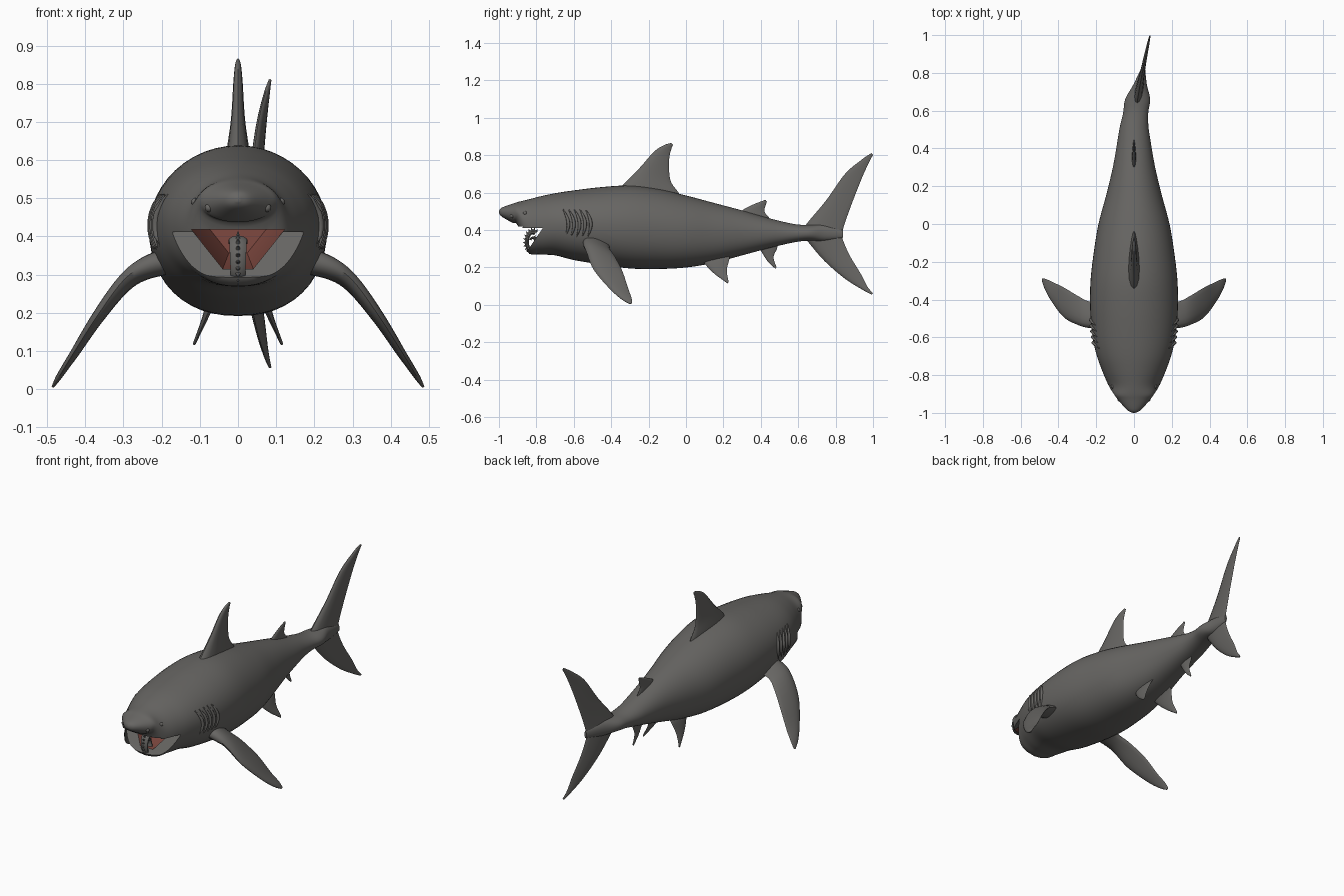
import bpy, bmesh, math
from mathutils import Vector as V

if "Cube" in bpy.data.objects:
    bpy.data.objects.remove(bpy.data.objects["Cube"])


def material(name, rgb):
    m = bpy.data.materials.new(name)
    m.diffuse_color = (*rgb, 1)
    m.use_nodes = True
    m.node_tree.nodes["Principled BSDF"].inputs["Base Color"].default_value = m.diffuse_color
    return m


SKIN = material("grey skin", (0.135, 0.131, 0.124))
MOUTH = material("mouth red", (0.21, 0.065, 0.05))


def spline(rows, k=6):
    """Catmull-Rom interpolation through rows of numbers."""
    out = []
    for i in range(len(rows) - 1):
        a, b = rows[max(i - 1, 0)], rows[i]
        c, d = rows[i + 1], rows[min(i + 2, len(rows) - 1)]
        for j in range(k):
            t = j / k
            out.append([0.5 * (2 * q + (r - p) * t + (2 * p - 5 * q + 4 * r - s) * t * t
                               + (3 * q - p - 3 * r + s) * t ** 3)
                        for p, q, r, s in zip(a, b, c, d)])
    return out + [list(rows[-1])]


def bend(p):
    """Sweep the tail towards +x."""
    p = V(p)
    if p.y > 0.5:
        p.x += 0.085 * ((p.y - 0.5) / 0.5) ** 1.3
    return p


def smooth(ob, angle=45):
    bpy.ops.object.select_all(action='DESELECT')
    ob.select_set(True)
    bpy.context.view_layer.objects.active = ob
    bpy.ops.object.shade_smooth_by_angle(angle=math.radians(angle))


def loft(name, rings, mats=(SKIN,), index=0, shade=True):
    """Closed skin over a row of rings, capped at both ends."""
    bm = bmesh.new()
    vs = [[bm.verts.new(bend(p)) for p in r] for r in rings]
    n = len(vs[0])
    for a, b in zip(vs, vs[1:]):
        for i in range(n):
            bm.faces.new((a[i], a[(i + 1) % n], b[(i + 1) % n], b[i]))
    bm.faces.new(vs[0])
    bm.faces.new(vs[-1])
    bmesh.ops.recalc_face_normals(bm, faces=bm.faces[:])
    for f in bm.faces:
        f.material_index = index
    me = bpy.data.meshes.new(name)
    bm.to_mesh(me)
    bm.free()
    for m in mats:
        me.materials.append(m)
    ob = bpy.data.objects.new(name, me)
    bpy.context.collection.objects.link(ob)
    if shade:
        smooth(ob)
    return ob


def fin(name, rows, side=1):
    """rows: leading (x, y, z), trailing (x, y, z), half thickness."""
    rows = spline(rows)
    mids = [(V(r[0:3]) + V(r[3:6])) / 2 for r in rows]
    rings = []
    for i, r in enumerate(rows):
        lead, trail = V(r[0:3]), V(r[3:6])
        span = mids[min(i + 1, len(mids) - 1)] - mids[max(i - 1, 0)]
        nrm = (trail - lead).cross(span).normalized()
        ring = []
        for j in range(16):
            a = math.tau * j / 16
            u = (1 - math.cos(a)) / 2
            p = lead.lerp(trail, u) + nrm * r[6] * math.sin(a) * (1.15 - 0.7 * u)
            ring.append((p.x * side, p.y, p.z))
        rings.append(ring)
    return loft(name, rings)


def flat_fin(name, rows):
    """Fin on the centre plane; rows: lead y, z, trail y, z, half thickness."""
    return fin(name, [(0, a, b, 0, c, d, t) for a, b, c, d, t in rows])


def tube(name, path, radii, squash=1.0):
    rings = []
    for i, p in enumerate(path):
        t = (path[min(i + 1, len(path) - 1)] - path[max(i - 1, 0)]).normalized()
        n = t.cross(V((1, 0, 0))).normalized()
        b = n.cross(t)
        rings.append([p + radii[i] * (n * math.cos(math.tau * j / 10)
                      + b * squash * math.sin(math.tau * j / 10)) for j in range(10)])
    return loft(name, rings)


# Body: y, top z, bottom z, half width
stations = spline([
    (-1.0, .503, .49, .006), (-.985, .52, .472, .036), (-.93, .54, .44, .085),
    (-.90, .55, .425, .107), (-.85, .562, .285, .137), (-.78, .58, .27, .167),
    (-.70, .597, .265, .196), (-.6, .612, .24, .219), (-.45, .63, .215, .232),
    (-.3, .638, .195, .23), (-.15, .62, .192, .213), (0, .585, .2, .188),
    (.15, .545, .225, .148), (.3, .505, .265, .112), (.45, .462, .305, .086),
    (.58, .432, .335, .067), (.66, .428, .343, .066), (.74, .43, .34, .035),
    (.84, .40, .36, .006)], 5)


def section(y, top, bot, w, n=48):
    ring = []
    for j in range(n):
        a = math.tau * j / n
        c, s = math.cos(a), math.sin(a)
        e = 1.0 if s > 0 else 0.88
        x = w * math.copysign(abs(c) ** e, c)
        z = (top + bot) / 2 + (top - bot) / 2 * math.copysign(abs(s) ** e, s)
        ring.append((x, y, z))
    return ring


def surface_x(y, z):
    s = min(stations, key=lambda r: abs(r[0] - y))
    h = (z - (s[1] + s[2]) / 2) / ((s[1] - s[2]) / 2)
    return s[3] * math.sqrt(max(0, 1 - h * h))


body = loft("body", [section(*s) for s in stations], (SKIN, MOUTH), shade=False)

# Open mouth: gape between the jaws, then the red cavity
gape = [(-1.05, .412), (-.765, .412), (-.842, .298), (-1.05, .2)]
hollow = [(-.122, .418), (.122, .418), (.04, .315), (-.04, .315)]
cutters = [
    loft("gape_cutter", [[(x, y, z) for y, z in gape] for x in (-.4, .4)],
         (SKIN, MOUTH), 0, False),
    loft("mouth_cutter", [[(x * k, y, .418 + (z - .418) * k) for x, z in hollow]
                          for y, k in ((-.95, 1), (-.76, 1), (-.64, .6))],
         (SKIN, MOUTH), 1, False)]
for c in cutters:
    c.hide_render = True
    mod = body.modifiers.new("cut", 'BOOLEAN')
    mod.operation, mod.solver, mod.object = 'DIFFERENCE', 'EXACT', c
    bpy.context.view_layer.objects.active = body
    bpy.ops.object.modifier_apply(modifier=mod.name)
    bpy.data.objects.remove(c)
smooth(body, 40)

# Fins on the centre plane
flat_fin("dorsal_fin", [
    (-.40, .57, -.03, .54, .045), (-.335, .645, -.035, .592, .034),
    (-.25, .73, -.083, .665, .021), (-.17, .82, -.09, .775, .014),
    (-.115, .855, -.078, .835, .009), (-.078, .866, -.068, .856, .004)])
flat_fin("second_dorsal_fin", [
    (.27, .47, .44, .44, .016), (.30, .505, .45, .458, .012),
    (.36, .537, .42, .50, .008), (.425, .562, .432, .552, .004)])
flat_fin("anal_fin", [
    (.37, .33, .49, .33, .014), (.40, .29, .487, .302, .011),
    (.435, .235, .468, .255, .007), (.478, .193, .484, .202, .004)])
flat_fin("upper_tail_lobe", [
    (.60, .37, .835, .365, .03), (.65, .44, .838, .40, .024),
    (.75, .56, .875, .51, .016), (.85, .70, .935, .665, .011),
    (.94, .777, .975, .755, .008), (.992, .812, 1.0, .802, .004)])
flat_fin("lower_tail_lobe", [
    (.60, .40, .835, .385, .028), (.65, .34, .836, .355, .022),
    (.74, .235, .875, .265, .015), (.85, .14, .935, .165, .010),
    (.94, .083, .97, .098, .007), (.992, .055, 1.0, .062, .004)])

for side, tag in ((1, "right"), (-1, "left")):
    # Paired fins
    fin(tag + "_pectoral_fin", [
        (.15, -.55, .35, .15, -.40, .33, .045), (.24, -.55, .325, .235, -.41, .305, .034),
        (.30, -.533, .285, .295, -.382, .262, .025), (.37, -.495, .19, .365, -.34, .18, .019),
        (.435, -.41, .088, .425, -.31, .09, .013), (.47, -.345, .03, .465, -.292, .04, .009),
        (.485, -.30, .004, .485, -.288, .01, .004)], side)
    fin(tag + "_pelvic_fin", [
        (.05, .08, .26, .05, .23, .27, .018), (.07, .10, .22, .07, .232, .245, .013),
        (.092, .15, .168, .09, .218, .185, .008), (.115, .222, .115, .115, .228, .124, .004)], side)
    # Gill ridges
    for i in range(5):
        path = []
        for j in range(13):
            t = j / 12
            y = -.645 + .03 * i + .022 * math.sin(math.pi * t) - .012 * t
            z = .365 + .145 * t
            path.append(V((side * (surface_x(y, z) + .001), y, z)))
        tube(f"{tag}_gill_{i + 1}", path,
             [.002 + .007 * math.sin(math.pi * j / 12) for j in range(13)])
    # Nostril and eye bumps
    for part, y, z, r in (("nostril", -.93, .475, .011), ("eye", -.86, .49, .011)):
        bpy.ops.mesh.primitive_uv_sphere_add(
            segments=16, ring_count=10, radius=r,
            location=(side * (surface_x(y, z) - .005), y, z))
        ob = bpy.context.object
        ob.name = f"{tag}_{part}"
        ob.data.materials.append(SKIN)
        smooth(ob)

# Spiral tooth whorl in the lower jaw
centre = V((0, -.822, .332))


def whorl(t, extra=0.0):
    a = math.radians(60 + 440 * t)
    r = 1 - 0.62 * t
    return centre + V((0, (.034 * r + extra) * math.cos(a), (.06 * r + extra) * math.sin(a)))


N = 48
tube("tooth_whorl", [whorl(i / N) for i in range(N + 1)],
     [.013 - .008 * i / N for i in range(N + 1)], 2.0)
for i in range(22):
    t = i / 22 * .85
    base, tip = whorl(t, .006), whorl(t, .024 - .010 * t)
    d = (tip - base).normalized()
    n = d.cross(V((1, 0, 0)))
    rings = [[p + s * (n * math.cos(k * math.pi / 3) + V((1.2 * math.sin(k * math.pi / 3), 0, 0)))
              for k in range(6)] for p, s in ((base, .007), (tip, .001))]
    loft(f"tooth_{i + 1}", rings)
